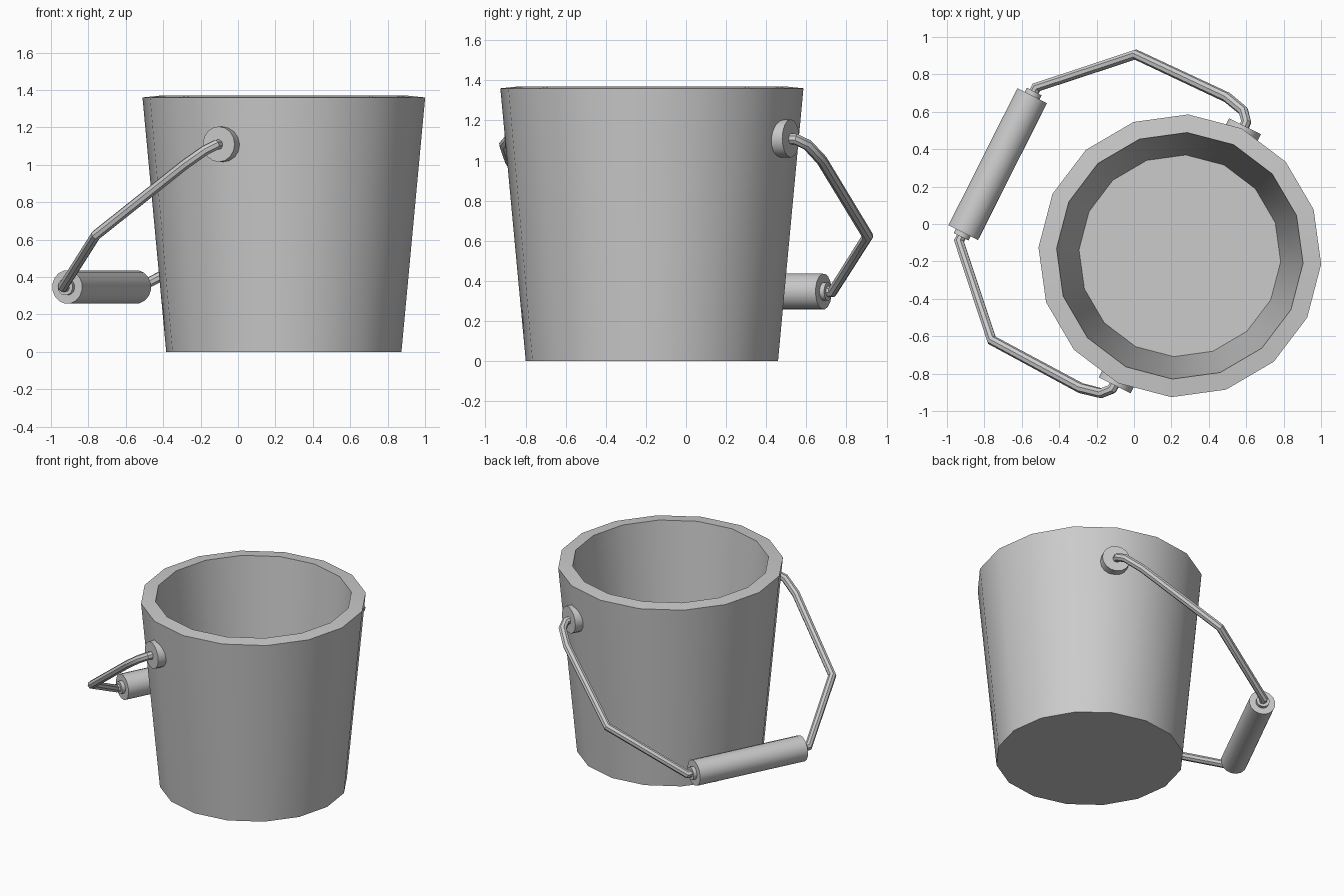
import bpy, bmesh, math
from mathutils import Matrix, Vector

cube = bpy.data.objects.get("Cube")
if cube:
    bpy.data.objects.remove(cube, do_unlink=True)

# One grey metal for everything
GREY = (0.6, 0.6, 0.6, 1)
metal = bpy.data.materials.new("grey metal")
metal.use_nodes = True
metal.diffuse_color = GREY
metal.node_tree.nodes["Principled BSDF"].inputs["Base Color"].default_value = GREY

CENTRE = Vector((0.245, -0.17, 0))
PIVOT_Z = 1.11
TURN = math.radians(63.3)          # direction of the hinge axis
DROP = math.atan(0.70)             # how far the handle has swung down
# Handle frame: x along the hinge axis, y out towards the grip
HANDLE = (Matrix.Translation(CENTRE + Vector((0, 0, PIVOT_Z)))
          @ Matrix.Rotation(TURN, 4, 'Z') @ Matrix.Rotation(-DROP, 4, 'X'))
# Horizontal frame whose z runs along the hinge axis
HINGE = (Matrix.Translation(CENTRE + Vector((0, 0, PIVOT_Z)))
         @ Matrix.Rotation(TURN, 4, 'Z') @ Matrix.Rotation(math.pi / 2, 4, 'Y'))


def finish(name, mesh):
    ob = bpy.data.objects.new(name, mesh)
    bpy.context.collection.objects.link(ob)
    mesh.materials.clear()
    mesh.materials.append(metal)
    bpy.ops.object.select_all(action='DESELECT')
    ob.select_set(True)
    bpy.context.view_layer.objects.active = ob
    bpy.ops.object.shade_smooth_by_angle(angle=math.radians(35))
    return ob


def lathe(name, profile, sides, matrix, phase=0.0):
    """Turn (radius, height) points about z, capping both ends."""
    bm = bmesh.new()
    rings = []
    for r, z in profile:
        angles = [phase + math.tau * i / sides for i in range(sides)]
        rings.append([bm.verts.new((r * math.cos(a), r * math.sin(a), z)) for a in angles])
    for low, high in zip(rings, rings[1:]):
        for i in range(sides):
            j = (i + 1) % sides
            bm.faces.new((low[i], low[j], high[j], high[i]))
    bm.faces.new(rings[0][::-1])
    bm.faces.new(rings[-1])
    bmesh.ops.recalc_face_normals(bm, faces=bm.faces)
    bm.transform(matrix)
    mesh = bpy.data.meshes.new(name)
    bm.to_mesh(mesh)
    bm.free()
    return finish(name, mesh)


# Tapered bucket with a thick wall and floor
lathe("bucket", [(0.63, 0), (0.757, 1.36), (0.66, 1.37), (0.54, 0.1)],
      16, Matrix.Translation(CENTRE), math.radians(-3.4))

# Round hinge bosses on both sides
for name, sign in (("back_boss", 1), ("front_boss", -1)):
    lathe(name, [(0.095, 0.69 * sign), (0.095, 0.775 * sign)], 16, HINGE)

# Bent wire handle, mirrored about the grip
slope = 1 / math.cos(DROP)
half = [(0.74, 0), (0.80, 0.005), (0.845, 0.045), (0.87, 0.155), (0.855, 0.695), (0.46, 1.09)]
path = half + [(-a, p) for a, p in reversed(half)]
curve = bpy.data.curves.new("wire_path", 'CURVE')
curve.dimensions = '3D'
curve.bevel_depth = 0.028
curve.bevel_resolution = 2
curve.use_fill_caps = True
spline = curve.splines.new('POLY')
spline.points.add(len(path) - 1)
for point, (a, p) in zip(spline.points, path):
    point.co = (a, p * slope, 0, 1)
temp = bpy.data.objects.new("wire_path", curve)
bpy.context.collection.objects.link(temp)
bpy.context.view_layer.update()
wire = bpy.data.meshes.new_from_object(temp.evaluated_get(bpy.context.evaluated_depsgraph_get()))
bpy.data.objects.remove(temp, do_unlink=True)
wire.transform(HANDLE)
finish("wire_handle", wire)

# Grip with a small collar at each end
GRIP = HANDLE @ Matrix.Translation((0, 1.09 * slope, 0)) @ Matrix.Rotation(math.pi / 2, 4, 'Y')
lathe("grip", [(0.045, -0.435), (0.045, -0.41), (0.09, -0.41),
               (0.09, 0.41), (0.045, 0.41), (0.045, 0.435)], 16, GRIP)
